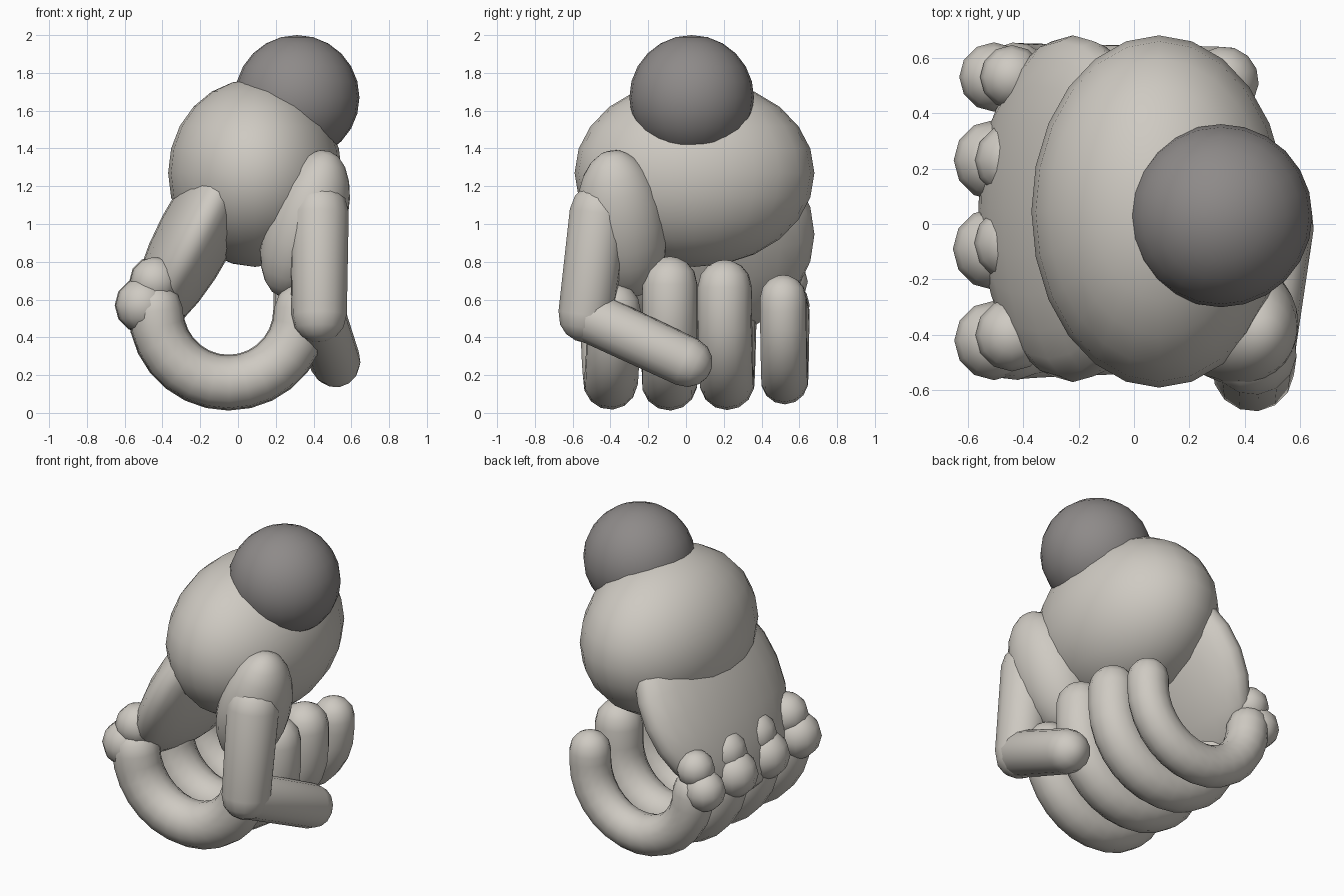
import bpy, bmesh, math
from mathutils import Vector, Matrix

if "Cube" in bpy.data.objects:
    bpy.data.objects.remove(bpy.data.objects["Cube"])


def material(name, color):
    m = bpy.data.materials.new(name)
    m.diffuse_color = (*color, 1)
    m.use_nodes = True
    m.node_tree.nodes["Principled BSDF"].inputs["Base Color"].default_value = m.diffuse_color
    return m


SKIN = material("pale_grey", (0.62, 0.59, 0.54))
CUFF = material("dark_grey", (0.27, 0.255, 0.25))


def finish(name, bm, mat):
    bmesh.ops.recalc_face_normals(bm, faces=bm.faces[:])
    me = bpy.data.meshes.new(name)
    bm.to_mesh(me)
    bm.free()
    me.materials.append(mat)
    for p in me.polygons:
        p.use_smooth = True
    ob = bpy.data.objects.new(name, me)
    bpy.context.collection.objects.link(ob)
    return ob


def ellipsoid(name, center, radii, axis=(0, 0, 1), mat=SKIN, seg=24):
    """Stretched ball whose local z points along axis."""
    bm = bmesh.new()
    bmesh.ops.create_uvsphere(bm, u_segments=seg, v_segments=seg // 2, radius=1)
    z = Vector(axis).normalized()
    y = z.cross(Vector((1, 0, 0))).normalized()
    x = y.cross(z)
    rot = Matrix((x, y, z)).transposed().to_4x4()
    bm.transform(Matrix.Translation(center) @ rot @ Matrix.Diagonal((*radii, 1)))
    return finish(name, bm, mat)


def rounded_tube(name, path, r0, r1, sides=14):
    """Tube along path with hemispherical ends."""
    pts = [Vector(p) for p in path]
    n = len(pts)
    tans = [(pts[min(i + 1, n - 1)] - pts[max(i - 1, 0)]).normalized() for i in range(n)]
    caps = [math.radians(a) for a in (15, 38, 62)]
    rings = [(pts[0] - tans[0] * r0 * math.cos(a), tans[0], r0 * math.sin(a)) for a in caps]
    rings += [(pts[i], tans[i], r0 + (r1 - r0) * i / (n - 1)) for i in range(n)]
    rings += [(pts[-1] + tans[-1] * r1 * math.cos(a), tans[-1], r1 * math.sin(a)) for a in reversed(caps)]
    bm = bmesh.new()
    loops = []
    ref = tans[0].orthogonal().normalized()
    for c, t, r in rings:
        ref = (ref - t * ref.dot(t)).normalized()
        side = t.cross(ref)
        loops.append([bm.verts.new(c + (ref * math.cos(a) + side * math.sin(a)) * r)
                      for a in (2 * math.pi * k / sides for k in range(sides))])
    for a, b in zip(loops, loops[1:]):
        for k in range(sides):
            j = (k + 1) % sides
            bm.faces.new((a[k], a[j], b[j], b[k]))
    for loop, tip in ((loops[0], pts[0] - tans[0] * r0), (loops[-1], pts[-1] + tans[-1] * r1)):
        v = bm.verts.new(tip)
        for k in range(sides):
            bm.faces.new((loop[k], loop[(k + 1) % sides], v))
    return finish(name, bm, SKIN)


# wrist and the two masses of the palm
ellipsoid("wrist", (0.313, 0.03, 1.67), (0.33, 0.33, 0.33), mat=CUFF)
ellipsoid("palm_heel", (0.09, 0.045, 1.27), (0.46, 0.635, 0.497))
ellipsoid("palm_knuckle_side", (-0.22, 0.055, 0.945), (0.205, 0.625, 0.62), axis=(0.466, 0, 0.885))

# thumb: fleshy base and two joints
ellipsoid("thumb_base", (0.355, -0.34, 1.0), (0.21, 0.235, 0.41), axis=(0.34, -0.15, 1))
rounded_tube("thumb_lower", [(0.43, -0.46, 1.06), (0.43, -0.53, 0.52)], 0.157, 0.147)
rounded_tube("thumb_tip", [(0.43, -0.53, 0.52), (0.515, 0.005, 0.27)], 0.14, 0.135)

# curled fingers: y, knuckle y, tube radius, tip height
fingers = {
    "index": (-0.38, -0.42, 0.143, 0.55),
    "middle": (-0.085, -0.09, 0.148, 0.68),
    "ring": (0.205, 0.23, 0.145, 0.665),
    "little": (0.515, 0.53, 0.125, 0.605),
}
CX, CZ = -0.05, 0.545
for name, (y, ky, r, tip) in fingers.items():
    path = []
    R = 0.385 if r > 0.13 else 0.375
    for i in range(15):
        a = math.radians(180 + 180 * i / 14)
        path.append((CX + R * math.cos(a), ky + (y - ky) * i / 14, CZ + R * math.sin(a)))
    if tip > CZ + 0.02:
        path.append((CX + R, y, tip))
    rounded_tube(name + "_finger", path, r, r)
    # two-lobed knuckle
    ellipsoid(name + "_knuckle", (-0.505, ky, 0.57), (r, r, r), seg=12)
    ellipsoid(name + "_knuckle_top", (-0.44, ky + (0.02 if ky < 0 else 0), 0.695), (r * 0.92,) * 3, seg=12)
